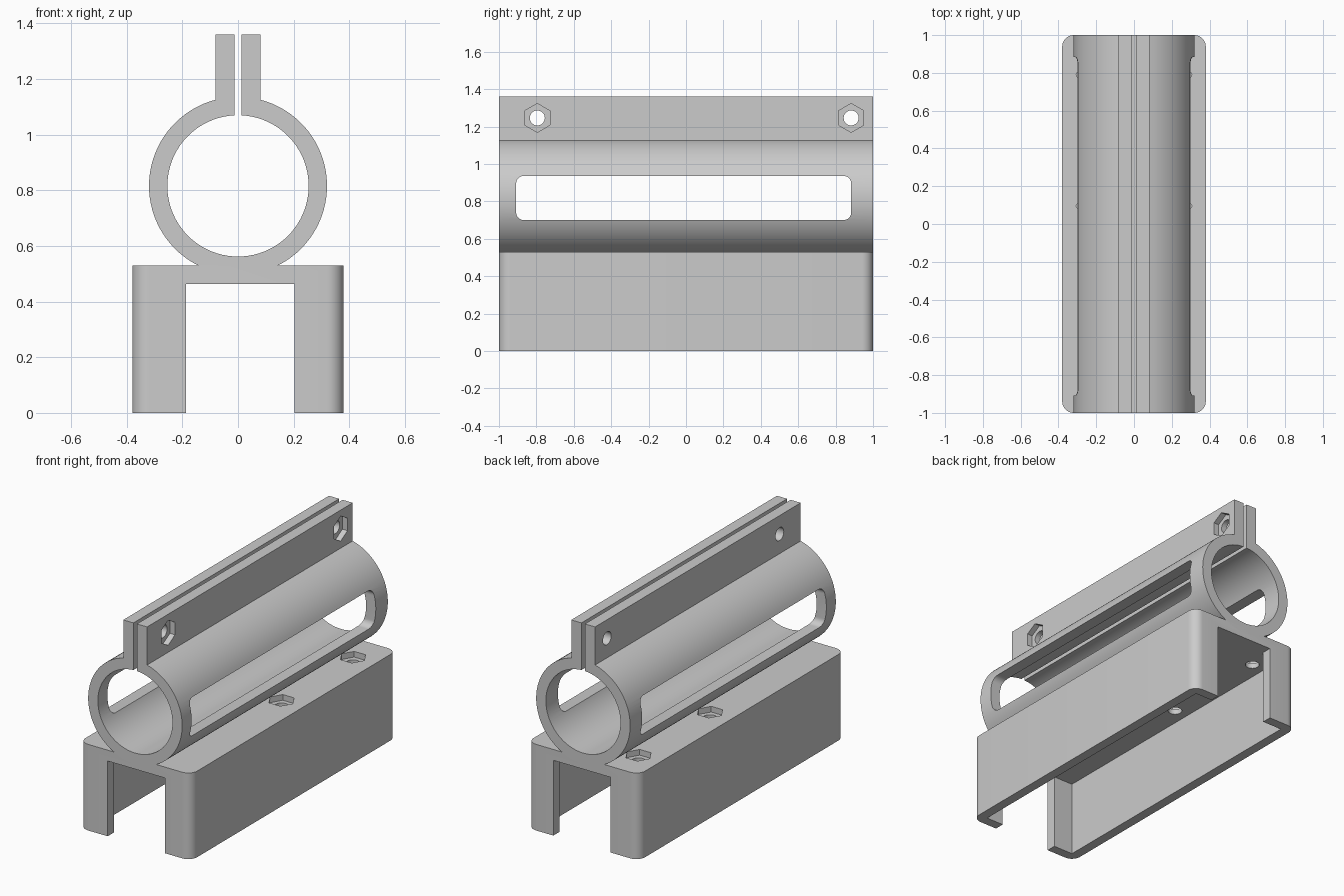
import bpy
import bmesh
from math import sin, cos, pi, asin, radians

cube = bpy.data.objects.get("Cube")
if cube:
    bpy.data.objects.remove(cube, do_unlink=True)

grey = bpy.data.materials.new("plain grey")
grey.use_nodes = True
GREY = (0.6, 0.6, 0.6, 1)
grey.diffuse_color = GREY
grey.node_tree.nodes["Principled BSDF"].inputs["Base Color"].default_value = GREY


def arc(cx, cy, r, a0, a1, n):
    return [(cx + r * cos(a0 + (a1 - a0) * i / n), cy + r * sin(a0 + (a1 - a0) * i / n))
            for i in range(n + 1)]


def polygon(cx, cy, r, n, turn=0.0):
    return arc(cx, cy, r, turn, turn + 2 * pi, n)[:-1]


def rounded_rect(x0, x1, y0, y1, r=0.0):
    if r == 0:
        return [(x0, y0), (x1, y0), (x1, y1), (x0, y1)]
    corners = [(x1 - r, y1 - r), (x0 + r, y1 - r), (x0 + r, y0 + r), (x1 - r, y0 + r)]
    return [p for i, (cx, cy) in enumerate(corners)
            for p in arc(cx, cy, r, i * pi / 2, (i + 1) * pi / 2, 8)]


def prism(name, outline, axis, start, end):
    """Extrude a 2D outline along one axis."""
    place = {"X": lambda u, v, w: (w, u, v),
             "Y": lambda u, v, w: (u, w, v),
             "Z": lambda u, v, w: (u, v, w)}[axis]
    bm = bmesh.new()
    low = [bm.verts.new(place(u, v, start)) for u, v in outline]
    high = [bm.verts.new(place(u, v, end)) for u, v in outline]
    bm.faces.new(low)
    bm.faces.new(high)
    n = len(outline)
    for i in range(n):
        j = (i + 1) % n
        bm.faces.new((low[i], low[j], high[j], high[i]))
    bmesh.ops.recalc_face_normals(bm, faces=bm.faces)
    mesh = bpy.data.meshes.new(name)
    bm.to_mesh(mesh)
    bm.free()
    mesh.materials.append(grey)
    obj = bpy.data.objects.new(name, mesh)
    bpy.context.collection.objects.link(obj)
    return obj


def activate(obj):
    bpy.ops.object.select_all(action="DESELECT")
    obj.select_set(True)
    bpy.context.view_layer.objects.active = obj


def cut(target, *shape):
    """Subtract a prism from the target."""
    cutter = prism("cutter", *shape)
    activate(target)
    mod = target.modifiers.new("cut", "BOOLEAN")
    mod.operation = "DIFFERENCE"
    mod.solver = "EXACT"
    mod.object = cutter
    bpy.ops.object.modifier_apply(modifier=mod.name)
    bpy.data.objects.remove(cutter, do_unlink=True)


# Base: rounded block with an open channel and a wider pocket between end lips
DECK, CEILING = 0.53, 0.463
base = prism("base", rounded_rect(-0.38, 0.38, -1, 1, 0.06), "Z", 0, DECK)
cut(base, rounded_rect(-0.187, 0.203, -1.1, 1.1), "Z", -0.1, CEILING)
cut(base, rounded_rect(-0.32, 0.32, -0.94, 0.94), "Z", -0.1, CEILING)

# Bolt holes with hexagonal nut recesses in the deck
NUT, BOLT = 0.077, 0.04
for side in (-1, 1):
    for y in (0.095, 0.79):
        x = side * 0.23
        cut(base, polygon(x, y, BOLT, 32), "Z", 0.4, 0.6)
        cut(base, polygon(x, y, NUT, 6), "Z", DECK - 0.035, 0.6)

# Clamp: split tube with two upright flanges
MID, OUT, INN = 0.816, 0.32, 0.254
FLANGE, GAP, TOP = 0.081, 0.012, 1.36
a, b = asin(FLANGE / OUT), asin(GAP / INN)
outer = arc(0, MID, OUT, pi / 2 - a, -3 * pi / 2 + a, 80)
inner = arc(0, MID, INN, -3 * pi / 2 + b, pi / 2 - b, 80)
profile = (outer + [(-FLANGE, TOP), (-GAP, TOP)] + inner
           + [(GAP, TOP), (FLANGE, TOP)])
clamp = prism("split_clamp_tube", profile, "Y", -1, 1)

# Long side windows
cut(clamp, rounded_rect(-0.908, 0.883, 0.70, 0.936, 0.04), "X", -0.5, 0.5)

# Flange bolt holes with nut recesses on one side
for y in (-0.795, 0.883):
    cut(clamp, polygon(y, 1.246, BOLT, 32), "X", -0.2, 0.2)
    cut(clamp, polygon(y, 1.246, NUT, 6, pi / 2), "X", FLANGE - 0.035, 0.2)

for obj in (base, clamp):
    activate(obj)
    bpy.ops.object.shade_smooth_by_angle(angle=radians(30))
